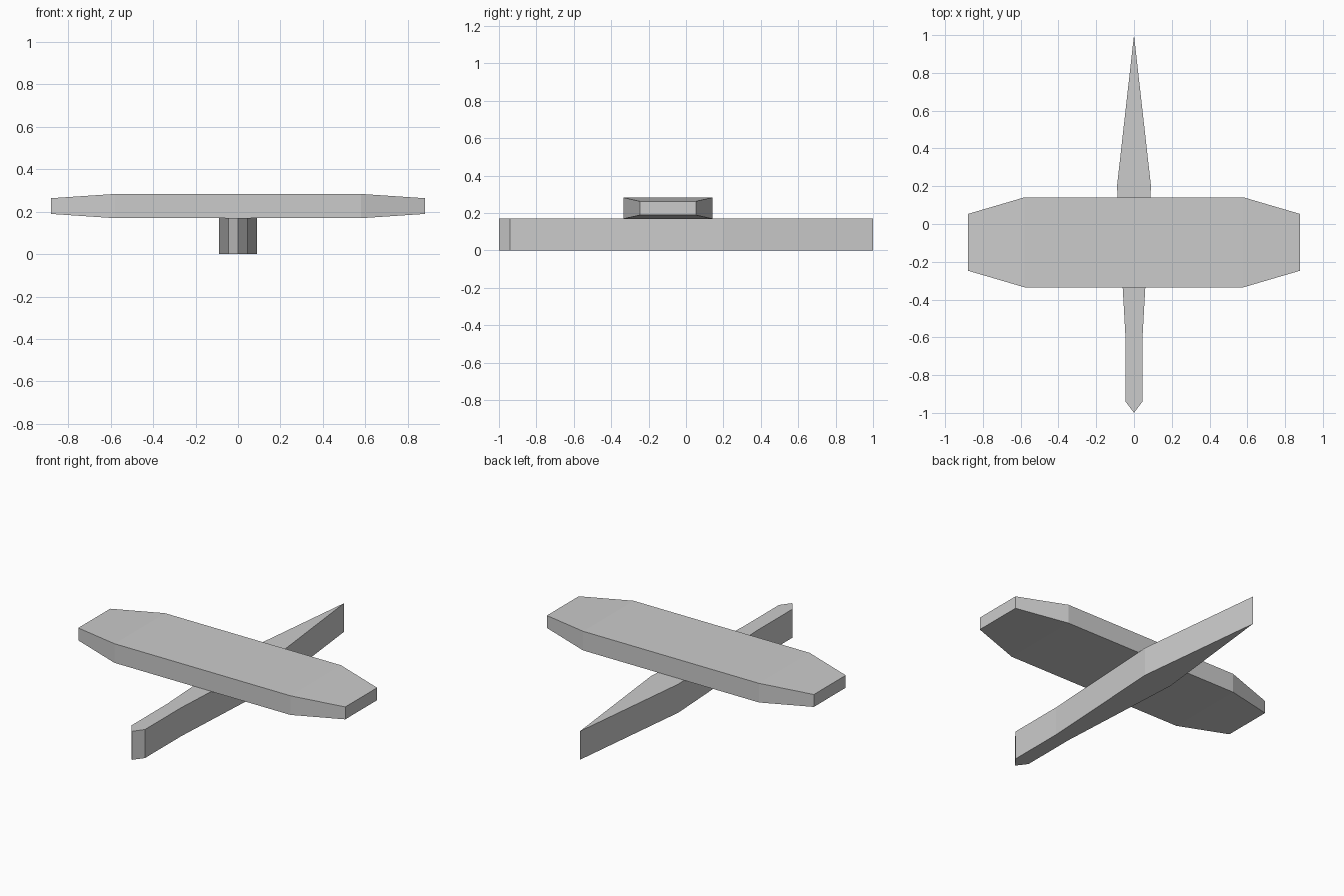
import bpy
import bmesh

cube = bpy.data.objects.get("Cube")
if cube:
    bpy.data.objects.remove(cube, do_unlink=True)

grey = bpy.data.materials.new("plain_grey")
grey.use_nodes = True
colour = (0.6, 0.6, 0.6, 1)
grey.diffuse_color = colour
grey.node_tree.nodes["Principled BSDF"].inputs["Base Color"].default_value = colour


def add_object(name, bm):
    bmesh.ops.recalc_face_normals(bm, faces=bm.faces)
    mesh = bpy.data.meshes.new(name)
    bm.to_mesh(mesh)
    bm.free()
    mesh.materials.append(grey)
    obj = bpy.data.objects.new(name, mesh)
    bpy.context.collection.objects.link(obj)
    return obj


# Fuselage: mirrored plan outline, pointed at nose and tail, extruded upward
half = [(0.045, -0.94), (0.045, -0.6), (0.09, 0.2)]
outline = [(0, -1)] + half + [(0, 1)] + [(-x, y) for x, y in reversed(half)]
bm = bmesh.new()
base = bm.faces.new([bm.verts.new((x, y, 0)) for x, y in outline])
top = bmesh.ops.extrude_face_region(bm, geom=[base])["geom"]
bmesh.ops.translate(bm, vec=(0, 0, 0.17),
                    verts=[v for v in top if isinstance(v, bmesh.types.BMVert)])
add_object("fuselage", bm)

# Wing: rectangular sections lofted along the span, narrowing at the tips
stations = [(-0.88, 0.15, 0.037), (-0.58, 0.238, 0.057),
            (0.58, 0.238, 0.057), (0.88, 0.15, 0.037)]
corners = [(-1, -1), (1, -1), (1, 1), (-1, 1)]
bm = bmesh.new()
rings = [[bm.verts.new((x, -0.097 + sy * hy, 0.226 + sz * hz)) for sy, sz in corners]
         for x, hy, hz in stations]
for a, b in zip(rings, rings[1:]):
    for i in range(4):
        j = (i + 1) % 4
        bm.faces.new((a[i], a[j], b[j], b[i]))
bm.faces.new(rings[0])
bm.faces.new(rings[-1])
add_object("wing", bm)
